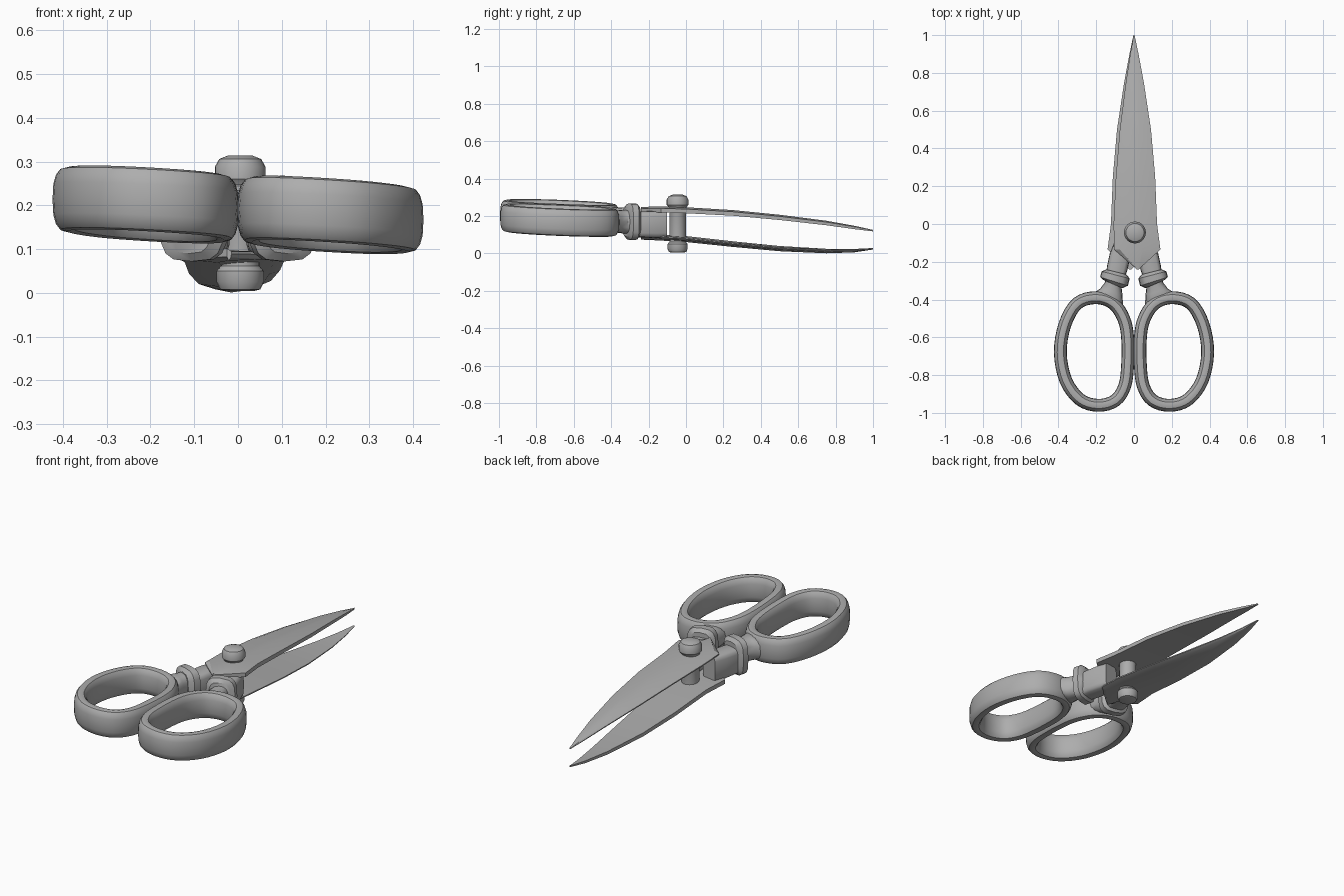
import bpy, bmesh, math
from mathutils import Vector

cube = bpy.data.objects.get("Cube")
if cube:
    bpy.data.objects.remove(cube, do_unlink=True)

GREY = 0.42
steel = bpy.data.materials.new("grey_steel")
steel.use_nodes = True
steel.diffuse_color = (GREY, GREY, GREY, 1)
steel.node_tree.nodes["Principled BSDF"].inputs["Base Color"].default_value = (GREY, GREY, GREY, 1)


def skin(name, rings, closed=False, angle=35):
    """Bridge equal-sized rings of points into one solid."""
    bm = bmesh.new()
    loops = [[bm.verts.new(p) for p in ring] for ring in rings]
    n = len(loops[0])
    pairs = list(zip(loops, loops[1:]))
    if closed:
        pairs.append((loops[-1], loops[0]))
    else:
        bm.faces.new(loops[0])
        bm.faces.new(loops[-1])
    for a, b in pairs:
        for i in range(n):
            j = (i + 1) % n
            bm.faces.new((a[i], a[j], b[j], b[i]))
    bmesh.ops.recalc_face_normals(bm, faces=bm.faces)
    mesh = bpy.data.meshes.new(name)
    bm.to_mesh(mesh)
    bm.free()
    mesh.materials.append(steel)
    obj = bpy.data.objects.new(name, mesh)
    bpy.context.collection.objects.link(obj)
    bpy.ops.object.select_all(action="DESELECT")
    obj.select_set(True)
    bpy.context.view_layer.objects.active = obj
    bpy.ops.object.shade_smooth_by_angle(angle=math.radians(angle))
    return obj


def oval(centre, across, w, h, power, n=16):
    """Rounded section of half-width w and half-height h."""
    pts = []
    for i in range(n):
        a = math.tau * i / n
        c, s = math.cos(a), math.sin(a)
        u = math.copysign(abs(c) ** power, c) * w
        v = math.copysign(abs(s) ** power, s) * h
        pts.append(centre + across * u + Vector((0, 0, v)))
    return pts


def sweep(name, path, sizes, power, closed=False):
    rings = []
    last = len(path) - 1
    for i, p in enumerate(path):
        before = path[i - 1] if closed or i else p
        after = path[(i + 1) % len(path)] if closed or i < last else p
        t = after - before
        across = Vector((t.y, -t.x, 0)).normalized()
        rings.append(oval(p, across, *sizes[i], power))
    return skin(name, rings, closed)


def smooth_loop(pts, steps=4):
    """Catmull-Rom curve through a closed set of points."""
    out = []
    n = len(pts)
    for i in range(n):
        a, b, c, d = (Vector(pts[(i + k) % n]) for k in (-1, 0, 1, 2))
        for s in range(steps):
            t = s / steps
            out.append(0.5 * (2 * b + (c - a) * t + (2 * a - 5 * b + 4 * c - d) * t * t
                              + (3 * b - a - 3 * c + d) * t ** 3))
    return out


def handle_z(x, y):
    return 0.202 - 0.06 * x - 0.04 * (y + 0.97)


BOW = [(0.20, -0.39), (0.30, -0.42), (0.365, -0.53), (0.39, -0.68), (0.36, -0.83),
       (0.285, -0.93), (0.19, -0.96), (0.10, -0.935), (0.05, -0.86), (0.034, -0.75),
       (0.034, -0.6), (0.055, -0.5), (0.11, -0.42)]
# x, y, half width, half height
NECK = [(0.10, -0.28, 0.055, 0.07), (0.11, -0.32, 0.045, 0.062), (0.12, -0.36, 0.062, 0.062),
        (0.135, -0.40, 0.085, 0.06), (0.15, -0.425, 0.08, 0.045)]
COLLAR = [(0.112, -0.318, 0.055, 0.08), (0.106, -0.304, 0.077, 0.098),
          (0.097, -0.27, 0.077, 0.098), (0.093, -0.254, 0.055, 0.08)]
SHANK = [(0.10, -0.28, 0.05, 0.07), (0.088, -0.23, 0.055, 0.07),
         (0.075, -0.17, 0.055, 0.072), (0.062, -0.11, 0.045, 0.07)]

# Two handles: finger bow, neck, collar and shank on each side
for side, sx in (("left", 1), ("right", -1)):
    loop = [Vector((sx * p.x, p.y, handle_z(sx * p.x, p.y))) for p in smooth_loop(BOW)]
    sweep(side + "_finger_bow", loop, [(0.034, 0.073)] * len(loop), 0.75, True)
    for part, rows, power, lift in (("neck", NECK, 0.8, None), ("collar", COLLAR, 0.6, 0.17),
                                    ("shank", SHANK, 0.45, 0.155)):
        path = [Vector((sx * x, y, handle_z(sx * x, y) if lift is None else lift))
                for x, y, w, h in rows]
        sweep(side + "_" + part, path, [r[2:] for r in rows], power)

# Blades: y, left edge, right edge, upper height, lower height, half thickness
STATIONS = [(-0.24, 0.015, 0.025, 0.235, 0.088, 0.014), (-0.135, -0.105, 0.14, 0.235, 0.085, 0.016),
            (0.0, -0.108, 0.122, 0.231, 0.077, 0.016), (0.25, -0.096, 0.112, 0.217, 0.05, 0.015),
            (0.5, -0.075, 0.09, 0.193, 0.026, 0.014), (0.75, -0.043, 0.052, 0.163, 0.013, 0.012),
            (0.9, -0.02, 0.024, 0.139, 0.015, 0.009), (1.0, -0.003, 0.003, 0.122, 0.025, 0.004)]
SECTION = [(0, -0.5), (1, -1), (1, 0.4), (0.62, 1), (0.12, 0.5), (0, -0.1)]


def blade(name, flip, column):
    rings = []
    for row in STATIONS:
        y, l, r, t = row[0], row[1], row[2], row[5]
        rings.append([(flip * (l + (r - l) * u), y, row[column] + flip * v * t)
                      for u, v in SECTION])
    return skin(name, rings, angle=25)


blade("upper_blade", 1, 3)
blade("lower_blade", -1, 4)

# Pivot screw: radius and height, turned around its axis
PIVOT = [(0.03, 0.004), (0.046, 0.008), (0.054, 0.025), (0.054, 0.05), (0.044, 0.062),
         (0.044, 0.235), (0.05, 0.25), (0.058, 0.26), (0.058, 0.288), (0.048, 0.306), (0.028, 0.314)]
skin("pivot_screw", [[(0.005 + r * math.cos(math.tau * i / 24), -0.045 + r * math.sin(math.tau * i / 24), z)
                      for i in range(24)] for r, z in PIVOT])
